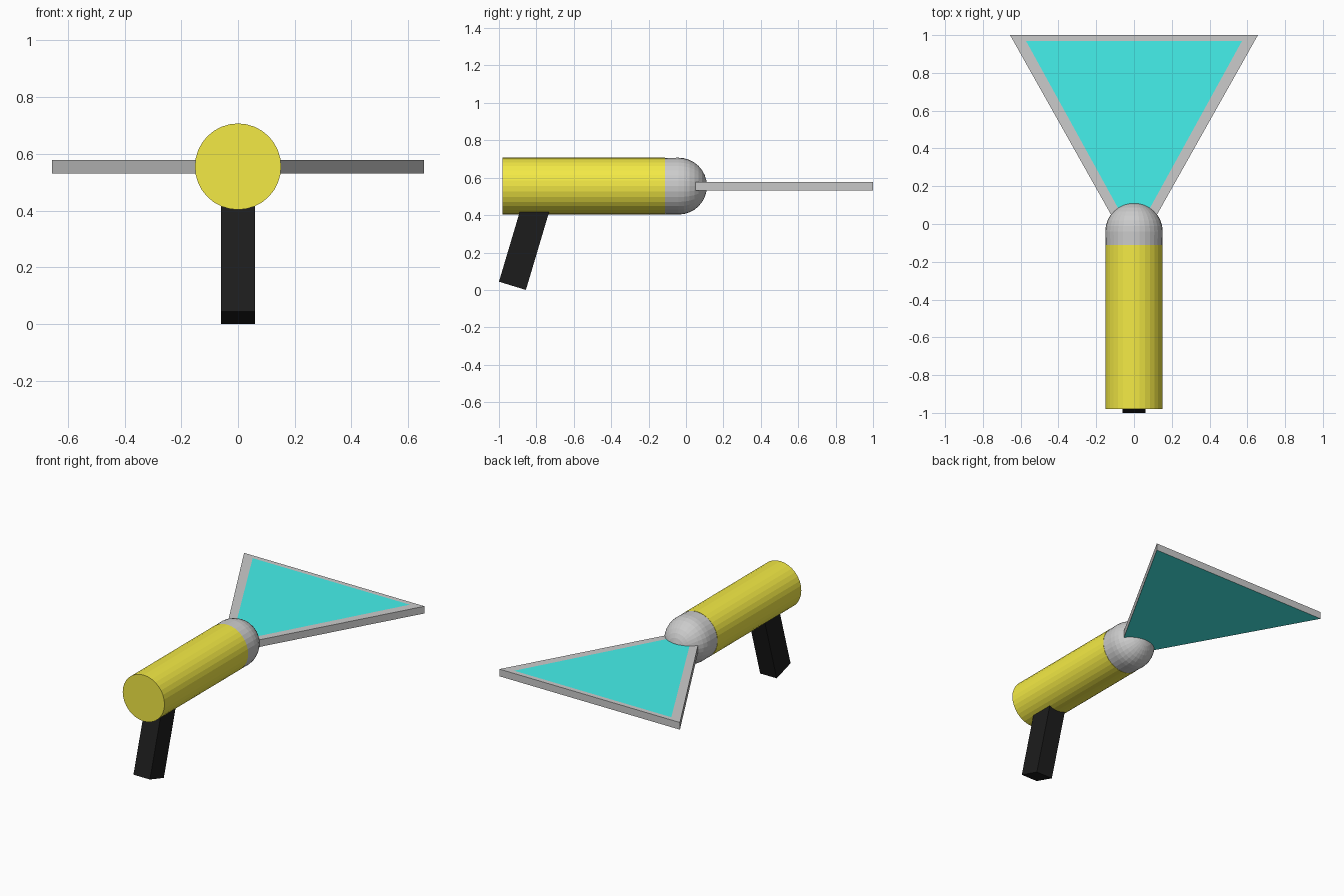
import bpy, bmesh, math

if "Cube" in bpy.data.objects:
    bpy.data.objects.remove(bpy.data.objects["Cube"])

AXIS_Z = 0.555   # height of the barrel axis
R = 0.152        # barrel radius


def material(name, rgb):
    m = bpy.data.materials.new(name)
    m.diffuse_color = (*rgb, 1)
    m.use_nodes = True
    m.node_tree.nodes["Principled BSDF"].inputs["Base Color"].default_value = m.diffuse_color
    return m


def finish(name, bm, mats=()):
    bmesh.ops.recalc_face_normals(bm, faces=bm.faces)
    mesh = bpy.data.meshes.new(name)
    bm.to_mesh(mesh)
    bm.free()
    for m in mats:
        mesh.materials.append(m)
    ob = bpy.data.objects.new(name, mesh)
    bpy.context.collection.objects.link(ob)
    return ob


def lathe(name, profile, mats=(), sides=32):
    """Revolve (radius, y) points around the barrel axis and cap open ends."""
    bm = bmesh.new()
    rings = []
    for r, y in profile:
        if r < 1e-5:
            rings.append([bm.verts.new((0, y, AXIS_Z))] * sides)
        else:
            rings.append([bm.verts.new((r * math.sin(2 * math.pi * i / sides), y,
                                        AXIS_Z + r * math.cos(2 * math.pi * i / sides)))
                          for i in range(sides)])
    for a, b in zip(rings, rings[1:]):
        for i in range(sides):
            j = (i + 1) % sides
            bm.faces.new(list(dict.fromkeys((a[i], a[j], b[j], b[i]))))
    for ring in (rings[0], rings[-1]):
        if ring[0] is not ring[1]:
            bm.faces.new(ring)
    return finish(name, bm, mats)


def prism(bm, points, offset):
    """Extrude a flat outline by an offset; returns the far face."""
    base = bm.faces.new([bm.verts.new(p) for p in points])
    ext = bmesh.ops.extrude_face_region(bm, geom=[base], use_keep_orig=True)["geom"]
    bmesh.ops.translate(bm, vec=offset, verts=[g for g in ext if isinstance(g, bmesh.types.BMVert)])
    return base, next(g for g in ext if isinstance(g, bmesh.types.BMFace))


yellow = material("yellow", (0.9, 0.82, 0.06))
black = material("black", (0.012, 0.012, 0.012))
teal = material("teal", (0.06, 0.88, 0.84))
grey = material("grey", (0.8, 0.8, 0.8))

# Barrel and rounded nose
lathe("barrel", [(R, -0.98), (R, -0.112)], [yellow])
nose = [(R * 0.99, -0.112)]
nose += [(R * math.cos(math.pi / 2 * i / 8), -0.04 + R * math.sin(math.pi / 2 * i / 8))
         for i in range(9)]
lathe("nose", nose)

# Slanted grip, running up into the barrel
bm = bmesh.new()
dy, dz = 0.48 * 0.285, 0.48 * 0.958
prism(bm, [(-0.06, -1.0, 0.044), (0.06, -1.0, 0.044),
           (0.06, -0.856, 0.0), (-0.06, -0.856, 0.0)], (0, dy, dz))
finish("grip", bm, [black])

# Fan panel: grey rim, teal inlay on top, teal underside
bm = bmesh.new()
bottom, top = prism(bm, [(-0.656, 1.0, 0.531), (0.656, 1.0, 0.531),
                         (0.122, 0.05, 0.531), (-0.122, 0.05, 0.531)], (0, 0, 0.047))
bottom.material_index = 1
bmesh.ops.inset_region(bm, faces=[top], thickness=0.03)
top.material_index = 1
for v in top.verts:
    far = v.co.y > 0.5
    v.co.y = 0.968 if far else 0.08
    v.co.x = math.copysign(0.571 if far else 0.082, v.co.x)
finish("fan_panel", bm, [grey, teal])
